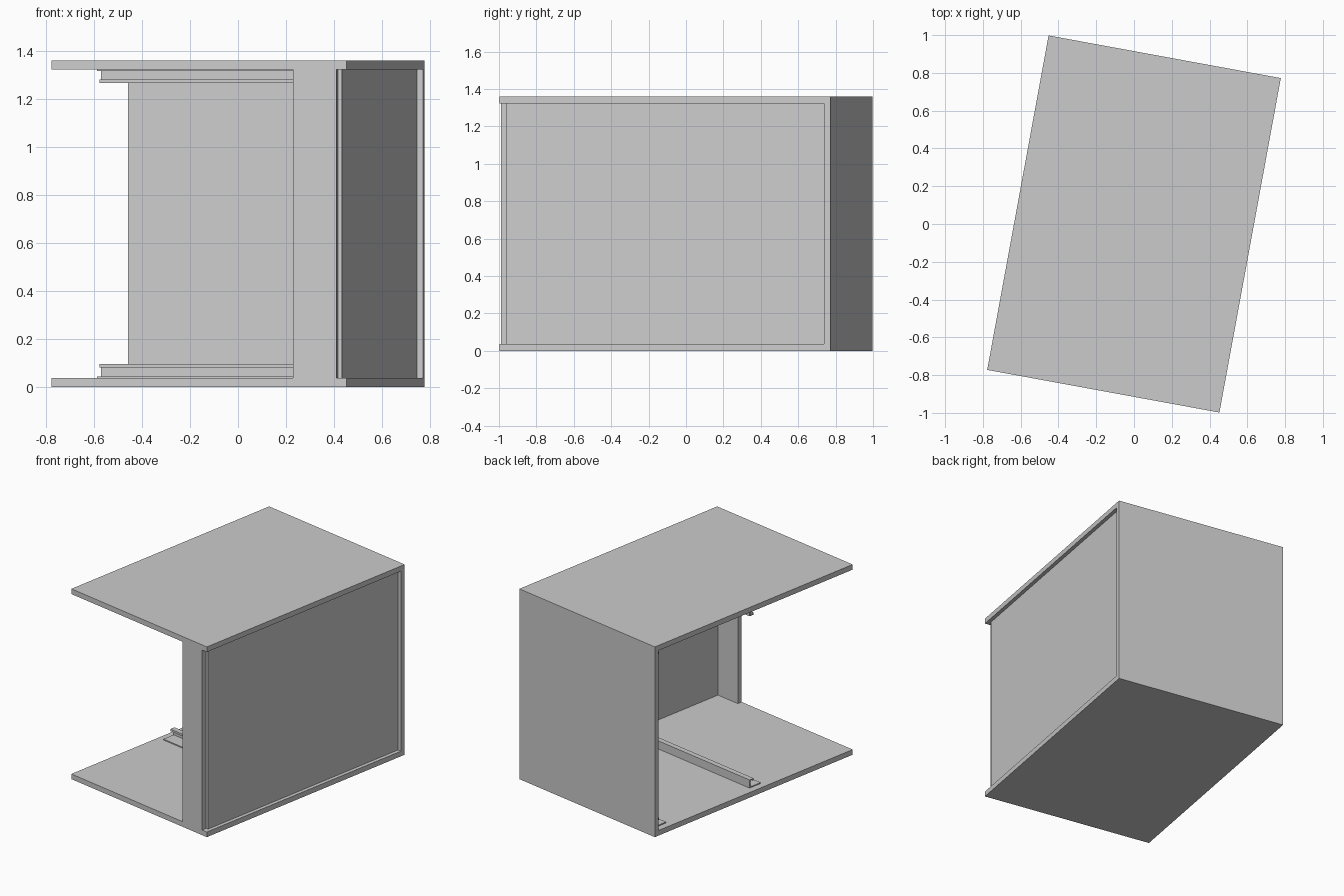
import bpy, bmesh, math
from mathutils import Matrix

if "Cube" in bpy.data.objects:
    bpy.data.objects.remove(bpy.data.objects["Cube"])

TURN = Matrix.Rotation(math.radians(-10.4), 4, 'Z')   # whole cabinet is turned
W, D, H, T = 1.25, 1.80, 1.36, 0.037                  # width, depth, height, board


def extrude_profile(name, profile, x0, x1):
    """Extrude a closed (y, z) profile along the cabinet width."""
    bm = bmesh.new()
    face = bm.faces.new([bm.verts.new((x0, y, z)) for y, z in profile])
    ext = bmesh.ops.extrude_face_region(bm, geom=[face])
    moved = [g for g in ext['geom'] if isinstance(g, bmesh.types.BMVert)]
    bmesh.ops.translate(bm, verts=moved, vec=(x1 - x0, 0, 0))
    bmesh.ops.recalc_face_normals(bm, faces=bm.faces)
    mesh = bpy.data.meshes.new(name)
    bm.to_mesh(mesh)
    bm.free()
    ob = bpy.data.objects.new(name, mesh)
    ob.matrix_world = TURN
    bpy.context.collection.objects.link(ob)
    return ob


def board(name, x, y, z):
    return extrude_profile(name, [(y[0], z[0]), (y[1], z[0]), (y[1], z[1]), (y[0], z[1])], *x)


# Bottom and top boards
full_x, full_y, inner_z = (-W / 2, W / 2), (-D / 2, D / 2), (T, H - T)
board("bottom_board", full_x, full_y, (0, T))
board("top_board", full_x, full_y, (H - T, H))

# Back board, inset side panel and narrow front stile
board("back_board", full_x, (0.865, D / 2), inner_z)
board("side_panel", (0.582, 0.599), (-0.865, 0.865), inner_z)
board("front_stile", (0.399, 0.582), (-D / 2, -0.865), inner_z)

# Lipped channel rails: wide foot, web at the back, short flange with a lip
RAIL = [(-0.11, 0.037), (-0.01, 0.037), (-0.01, 0.095), (-0.047, 0.095),
        (-0.047, 0.08), (-0.041, 0.08), (-0.041, 0.088), (-0.017, 0.088),
        (-0.017, 0.044), (-0.11, 0.044)]
for place, shift in (("middle", 0.0), ("rear", 0.86)):
    lower = [(y + shift, z) for y, z in RAIL]
    upper = [(y, H - z) for y, z in lower]
    extrude_profile("lower_rail_" + place, lower, -0.577, 0.582)
    extrude_profile("upper_rail_" + place, upper, -0.577, 0.582)
